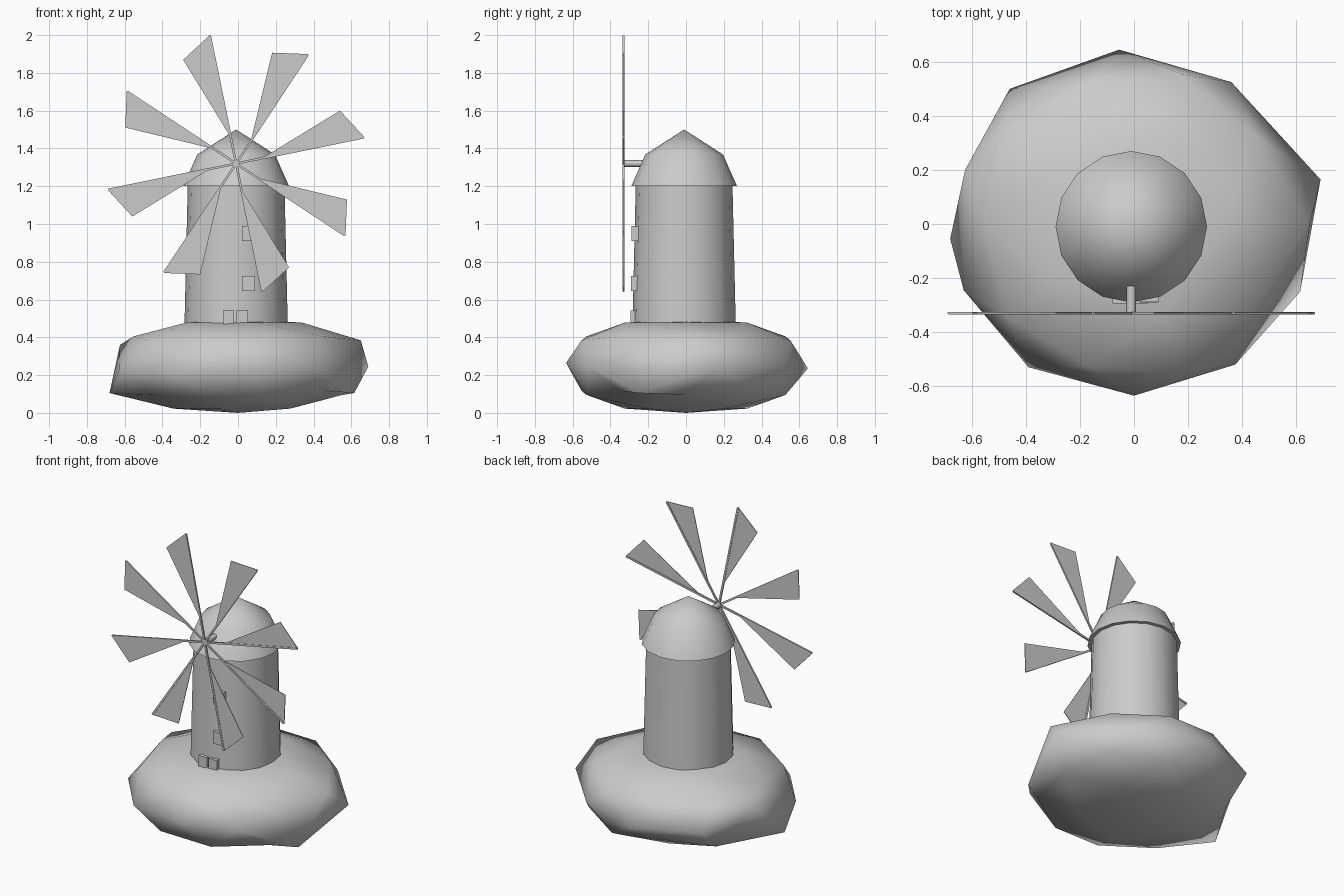
import bpy, bmesh
from math import sin, cos, radians, degrees, atan2, pi
from mathutils import Matrix, Vector

cube = bpy.data.objects.get("Cube")
if cube:
    bpy.data.objects.remove(cube, do_unlink=True)

grey = bpy.data.materials.new("plain_grey")
grey.use_nodes = True
grey.diffuse_color = (0.6, 0.6, 0.6, 1)
grey.node_tree.nodes["Principled BSDF"].inputs["Base Color"].default_value = (0.6, 0.6, 0.6, 1)

CX, CY = -0.01, -0.01          # tower axis
HUB = Vector((-0.01, -0.33, 1.32))


def finish(name, bm, smooth=None):
    bmesh.ops.recalc_face_normals(bm, faces=bm.faces[:])
    mesh = bpy.data.meshes.new(name)
    bm.to_mesh(mesh)
    bm.free()
    mesh.materials.append(grey)
    ob = bpy.data.objects.new(name, mesh)
    bpy.context.collection.objects.link(ob)
    if smooth:
        bpy.ops.object.select_all(action='DESELECT')
        ob.select_set(True)
        bpy.context.view_layer.objects.active = ob
        bpy.ops.object.shade_smooth_by_angle(angle=radians(smooth))
    return ob


def lathe(name, profile, sides=16):
    """Closed solid turned about the tower axis from (radius, height) pairs."""
    bm = bmesh.new()
    rings = []
    for r, z in profile:
        if r == 0:
            rings.append([bm.verts.new((CX, CY, z))] * sides)
        else:
            rings.append([bm.verts.new((CX + r * cos(2 * pi * i / sides),
                                        CY + r * sin(2 * pi * i / sides), z))
                          for i in range(sides)])
    for a, b in zip(rings, rings[1:]):
        for i in range(sides):
            j = (i + 1) % sides
            bm.faces.new(list(dict.fromkeys((a[i], a[j], b[j], b[i]))))
    for ring in (rings[0], rings[-1]):
        if ring[0] is not ring[1]:
            bm.faces.new(ring)
    return finish(name, bm, 40)


def box(name, x0, x1, y0, y1, z0, z1):
    bm = bmesh.new()
    bmesh.ops.create_cube(bm, size=1)
    for v in bm.verts:
        v.co = ((x0 + x1) / 2 + v.co.x * (x1 - x0),
                (y0 + y1) / 2 + v.co.y * (y1 - y0),
                (z0 + z1) / 2 + v.co.z * (z1 - z0))
    return finish(name, bm)


# Rock base: a flattened icosphere with its rim corners pulled about
rim = {-18: (.615, -.25, .105), 18: (.69, .165, .245), 54: (.36, .525, .25),
       90: (-.055, .645, .235), 126: (-.46, .5, .25), 162: (-.625, .2, .36),
       -162: (-.63, -.245, .225), -126: (-.39, -.53, .22),
       -90: (0, -.635, .265), -54: (.375, -.52, .25)}
bm = bmesh.new()
bmesh.ops.create_icosphere(bm, subdivisions=2, radius=1)
for v in bm.verts:
    x, y, z = v.co
    angle = round(degrees(atan2(y, x)))
    if abs(z) < 0.1:
        v.co = rim[min(rim, key=lambda a: abs(a - angle))]
        continue
    v.co = (x * 0.65, y * 0.65, 0.25 + 0.25 * z * (1.25 - 0.25 * z * z))
    if -0.5 < z < -0.4 and abs(angle) > 170:      # jutting lower left corner
        v.co = (-.68, -.055, .105)
    elif -0.5 < z < -0.4 and 100 < angle < 115:   # undercut at the back
        v.co.y = 0.46
    elif 0.4 < z < 0.5 and abs(angle) < 5:        # raised right shoulder
        v.co.x = 0.65
finish("rock_base", bm, 180)

# Tower and domed roof
lathe("tower", [(.274, .44), (.256, 1.21)])
lathe("roof", [(.28, 1.2), (.206, 1.368), (0, 1.5)])

# Axle
bm = bmesh.new()
bmesh.ops.create_cone(bm, cap_ends=True, segments=8, radius1=.018, radius2=.018, depth=.12,
                      matrix=Matrix.Translation(HUB + Vector((0, .055, 0))) @ Matrix.Rotation(pi / 2, 4, 'X'))
finish("axle", bm, 50)

# Eight sails: a square spar with a thin triangular vane behind its leading edge
for n in range(8):
    a = radians(101.6 - 45 * n)

    def at(r, offset, y, a=a):
        t = a + radians(offset)
        return HUB + Vector((r * cos(t), y, r * sin(t)))

    bm = bmesh.new()
    bmesh.ops.create_cube(bm, size=1, matrix=Matrix.Translation(at(.345, 0, 0))
                          @ Matrix.Rotation(-a, 4, 'Y') @ Matrix.Diagonal((.69, .01, .012, 1)))
    finish("spar_%d" % (n + 1), bm)

    bm = bmesh.new()
    corners = ((.14, 0), (.694, 0), (.617, 15.4))
    front, back = [[bm.verts.new(at(r, o, y)) for r, o in corners] for y in (-.002, .002)]
    bm.faces.new(front)
    bm.faces.new(back)
    for i in range(3):
        j = (i + 1) % 3
        bm.faces.new((front[i], front[j], back[j], back[i]))
    finish("vane_%d" % (n + 1), bm)

# Windows and double door
box("upper_window", .02, .09, -.288, -.24, .91, .99)
box("lower_window", .02, .09, -.29, -.24, .645, .725)
box("door_left", -.008, .052, -.295, -.24, .46, .542)
box("door_right", -.08, -.02, -.295, -.24, .46, .542)
